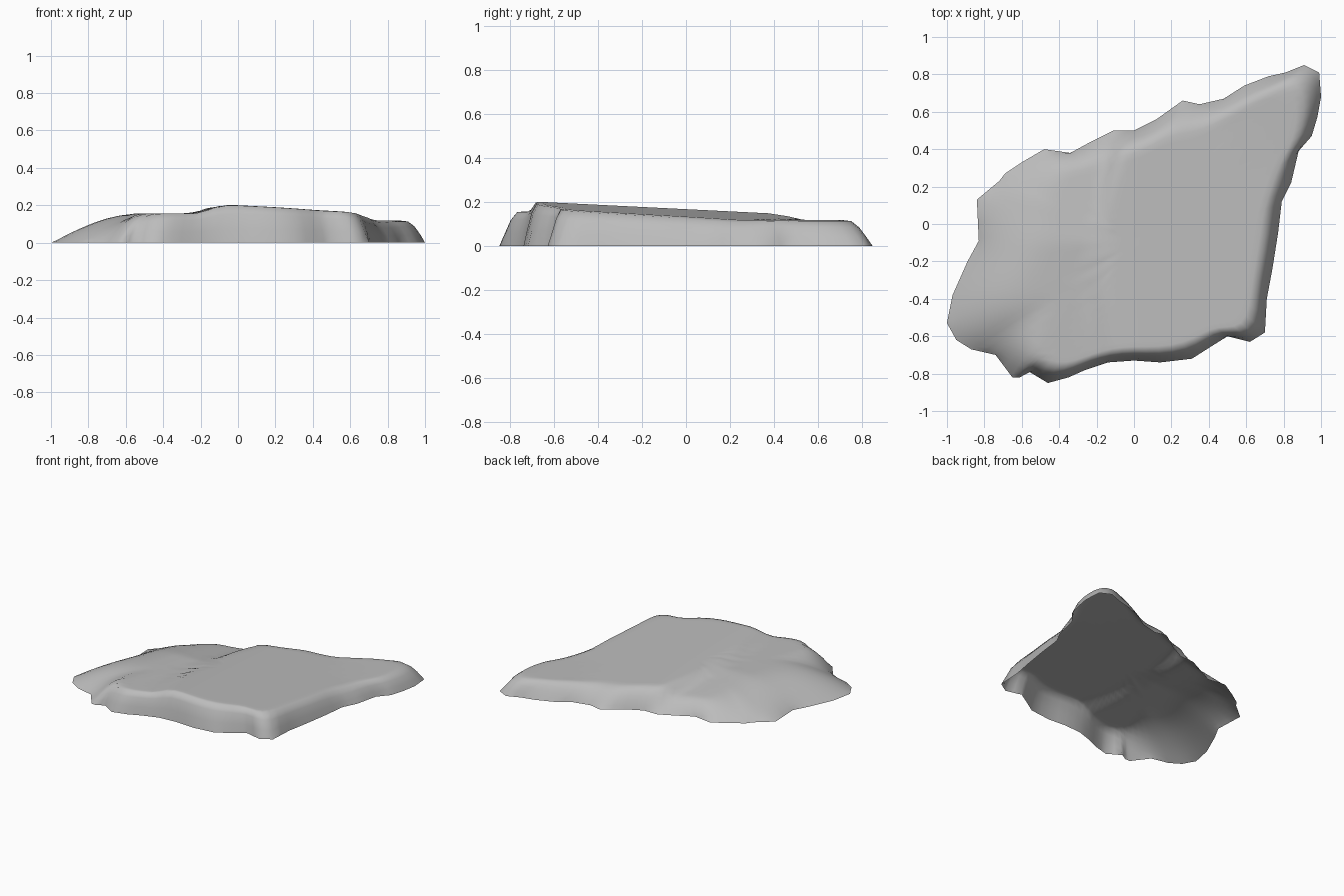
import bpy
import bmesh
from mathutils import Vector

default_cube = bpy.data.objects.get("Cube")
if default_cube:
    bpy.data.objects.remove(default_cube, do_unlink=True)

# Ground outline of the slab, counter-clockwise, in hundredths
OUTLINE = [
    (70, -58), (71, -40), (74, -24), (77, -5), (79, 12), (84, 22), (88, 39),
    (95, 47), (98, 57), (100, 68), (99, 81), (91, 85), (81, 81), (72, 79),
    (59, 74), (48, 67), (35, 64), (26, 66), (12, 56), (0, 50), (-11, 50),
    (-23, 44), (-34, 38), (-48, 40), (-60, 33), (-69, 27), (-72, 23),
    (-84, 13), (-83, -9), (-89, -20), (-97, -38), (-100, -53), (-95, -62),
    (-87, -67), (-74, -70), (-65, -82), (-61, -82), (-56, -79), (-46, -85),
    (-35, -82), (-26, -78), (-14, -74), (0, -73), (14, -74), (31, -72),
    (42, -65), (50, -60), (62, -63),
]
CENTRE = Vector((0, -0.1))
RINGS = [0, .02, .05, .085, .125, .17, .22, .28, .35, .43, .51, .59, .67, .75, .83, .92]


def smoothstep(low, high, value):
    t = min(max((value - low) / (high - low), 0), 1)
    return t * t * (3 - 2 * t)


def densify(points):
    """Add a midpoint to every side of a closed loop."""
    result = []
    for a, b in zip(points, points[1:] + points[:1]):
        result += [a, (a + b) / 2]
    return result


def relax(points, weight):
    """Soften a closed loop so spurs fade out above the ground."""
    count = len(points)
    return [p.lerp((points[i - 1] + points[(i + 1) % count]) / 2, weight)
            for i, p in enumerate(points)]


def top_height(p):
    """Two tilted plateaus meeting at a curved ledge."""
    low = 0.157 - 0.14 * max(p.y + 0.1, 0)
    high = max(0.118, 0.2 - 0.05 * max(p.x, 0) - 0.05 * (p.y + 0.65))
    ledge = -0.2 + 0.25 * (p.y + 0.25) ** 2
    width = 0.035 + 0.06 * smoothstep(-0.3, -0.6, p.y)
    return low + (high - low) * smoothstep(ledge - width, ledge + width, p.x)


def edge_width(p):
    """Steep sides at the front and left, gentle ones at the back and right."""
    front = smoothstep(-0.45, -0.7, p.y)
    back = smoothstep(-0.1, 0.3, p.y) * smoothstep(0.95, 0.5, p.x)
    far_right = smoothstep(-0.4, -0.85, p.x)
    width = 0.065 + 0.07 * back
    width += (0.3 - width) * far_right
    return width + (0.06 - width) * front * (1 - far_right)


# Stone shell: rings shrink towards the centre and follow the height rule
bm = bmesh.new()
loop = densify([Vector(p) / 100 for p in OUTLINE])
widths = [edge_width(p) for p in loop]
rows = []
for index, inset in enumerate(RINGS):
    if 0 < index < 6:
        loop = relax(loop, 0.45)
    row = []
    for p, width in zip(loop, widths):
        q = p.lerp(CENTRE, inset)
        rise = 1 - (1 - min(inset * 0.62 / width, 1)) ** 2
        row.append(bm.verts.new((q.x, q.y, top_height(q) * rise)))
    rows.append(row)

count = len(loop)
for outer, inner in zip(rows, rows[1:]):
    for i in range(count):
        j = (i + 1) % count
        bm.faces.new((outer[i], outer[j], inner[j], inner[i]))
peak = bm.verts.new((CENTRE.x, CENTRE.y, top_height(CENTRE)))
for i in range(count):
    bm.faces.new((rows[-1][i], rows[-1][(i + 1) % count], peak))

mesh = bpy.data.meshes.new("rock_slab")
bm.to_mesh(mesh)
bm.free()
rock = bpy.data.objects.new("rock_slab", mesh)
bpy.context.collection.objects.link(rock)

# Plain grey stone
stone = bpy.data.materials.new("grey_stone")
stone.use_nodes = True
colour = (0.5, 0.5, 0.5, 1)
stone.diffuse_color = colour
stone.node_tree.nodes["Principled BSDF"].inputs["Base Color"].default_value = colour
mesh.materials.append(stone)

bpy.ops.object.select_all(action="DESELECT")
rock.select_set(True)
bpy.context.view_layer.objects.active = rock
bpy.ops.object.shade_smooth()
